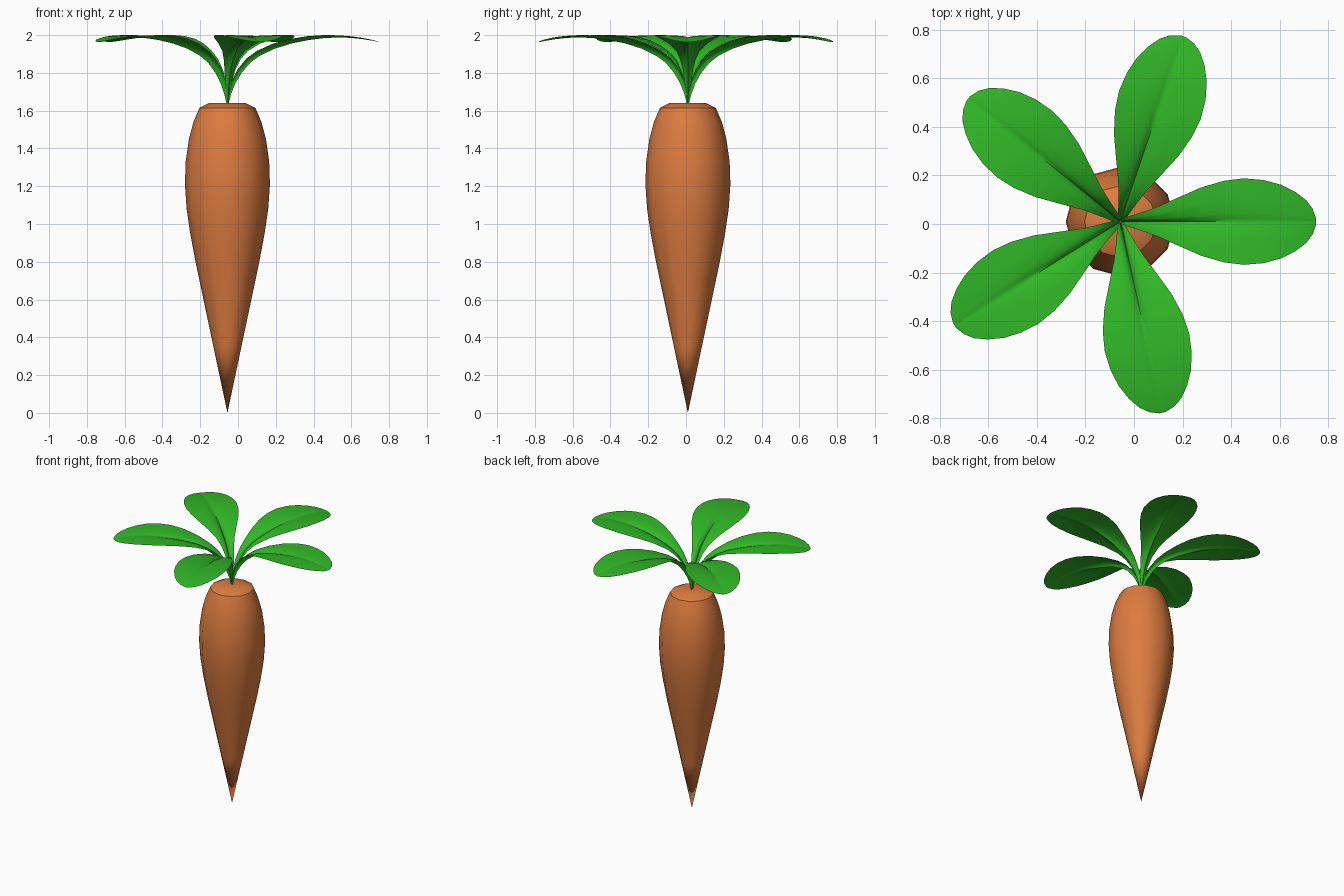
import bpy, math
from mathutils import Vector

if "Cube" in bpy.data.objects:
    bpy.data.objects.remove(bpy.data.objects["Cube"])

CX, CY = -0.056, 0.01


def material(name, color):
    m = bpy.data.materials.new(name)
    m.diffuse_color = color
    m.use_nodes = True
    m.node_tree.nodes["Principled BSDF"].inputs["Base Color"].default_value = m.diffuse_color
    return m


def add_mesh(name, verts, faces, mat, angle):
    me = bpy.data.meshes.new(name)
    me.from_pydata(verts, [], faces)
    ob = bpy.data.objects.new(name, me)
    bpy.context.collection.objects.link(ob)
    me.materials.append(mat)
    bpy.ops.object.select_all(action='DESELECT')
    ob.select_set(True)
    bpy.context.view_layer.objects.active = ob
    bpy.ops.object.shade_smooth_by_angle(angle=math.radians(angle))
    return ob


orange = material("carrot_orange", (0.72, 0.20, 0.05, 1))
green = material("leaf_green", (0.03, 0.48, 0.02, 1))

# Root: twelve-sided lathe of a (radius, height) profile
profile = [(0.075, 0.355), (0.15, 0.71), (0.169, 0.80), (0.197, 0.95),
           (0.216, 1.08), (0.225, 1.21), (0.221, 1.33), (0.204, 1.45),
           (0.180, 1.54), (0.148, 1.615), (0.098, 1.64)]
N = 12
verts = [(CX, CY, 0.0)]
for r, z in profile:
    for i in range(N):
        a = 2 * math.pi * i / N
        verts.append((CX + r * math.cos(a), CY + r * math.sin(a), z))
faces = [(0, 1 + (i + 1) % N, 1 + i) for i in range(N)]
for k in range(len(profile) - 1):
    b = 1 + k * N
    for i in range(N):
        j = (i + 1) % N
        faces.append((b + i, b + j, b + N + j, b + N + i))
faces.append(tuple(1 + (len(profile) - 1) * N + i for i in range(N)))
add_mesh("carrot_root", verts, faces, orange, 40)

# Leaf stations: distance out, midrib height, half width, fold depth
stations = [(0.006, 1.637, 0.006, 0.006), (0.020, 1.69, 0.011, 0.014),
            (0.042, 1.745, 0.018, 0.022), (0.075, 1.80, 0.027, 0.028),
            (0.12, 1.853, 0.042, 0.030), (0.17, 1.89, 0.062, 0.030),
            (0.25, 1.928, 0.100, 0.028), (0.34, 1.956, 0.141, 0.025),
            (0.43, 1.974, 0.168, 0.021), (0.51, 1.984, 0.178, 0.016),
            (0.59, 1.988, 0.171, 0.011), (0.66, 1.985, 0.152, 0.008),
            (0.72, 1.978, 0.122, 0.006), (0.765, 1.971, 0.088, 0.004),
            (0.792, 1.966, 0.052, 0.002), (0.806, 1.963, 0.012, 0.0)]
# Cross-section: share of half width, share of fold depth
section = [(-1, 1), (-0.55, 0.93), (-0.2, 0.7), (-0.07, 0.35), (0, 0),
           (0.07, 0.35), (0.2, 0.7), (0.55, 0.93), (1, 1)]


def leaf(name, degrees):
    a = math.radians(degrees)
    out = Vector((math.cos(a), math.sin(a), 0))
    side = Vector((-math.sin(a), math.cos(a), 0))
    up = Vector((0, 0, 1))
    n, m = len(stations), len(section)
    vs, fs = [], []
    for k, (r, z, w, d) in enumerate(stations):
        p, q = stations[max(k - 1, 0)], stations[min(k + 1, n - 1)]
        normal = (up * (q[0] - p[0]) - out * (q[1] - p[1])).normalized()
        # keep the fold from crossing the stalk axis
        d = min(d, r * 0.8)
        for s, f in section:
            vs.append(Vector((CX, CY, z)) + out * r + side * (w * s) + normal * (d * f))
    for k in range(n - 1):
        for i in range(m - 1):
            b = k * m + i
            fs.append((b, b + m, b + m + 1, b + 1))
    add_mesh(name, vs, fs, green, 60)


# Five leaves fanned around the crown
for i, deg in enumerate((0, 71.3, 141, 212, 282.4)):
    leaf(f"leaf_{i + 1}", deg)
